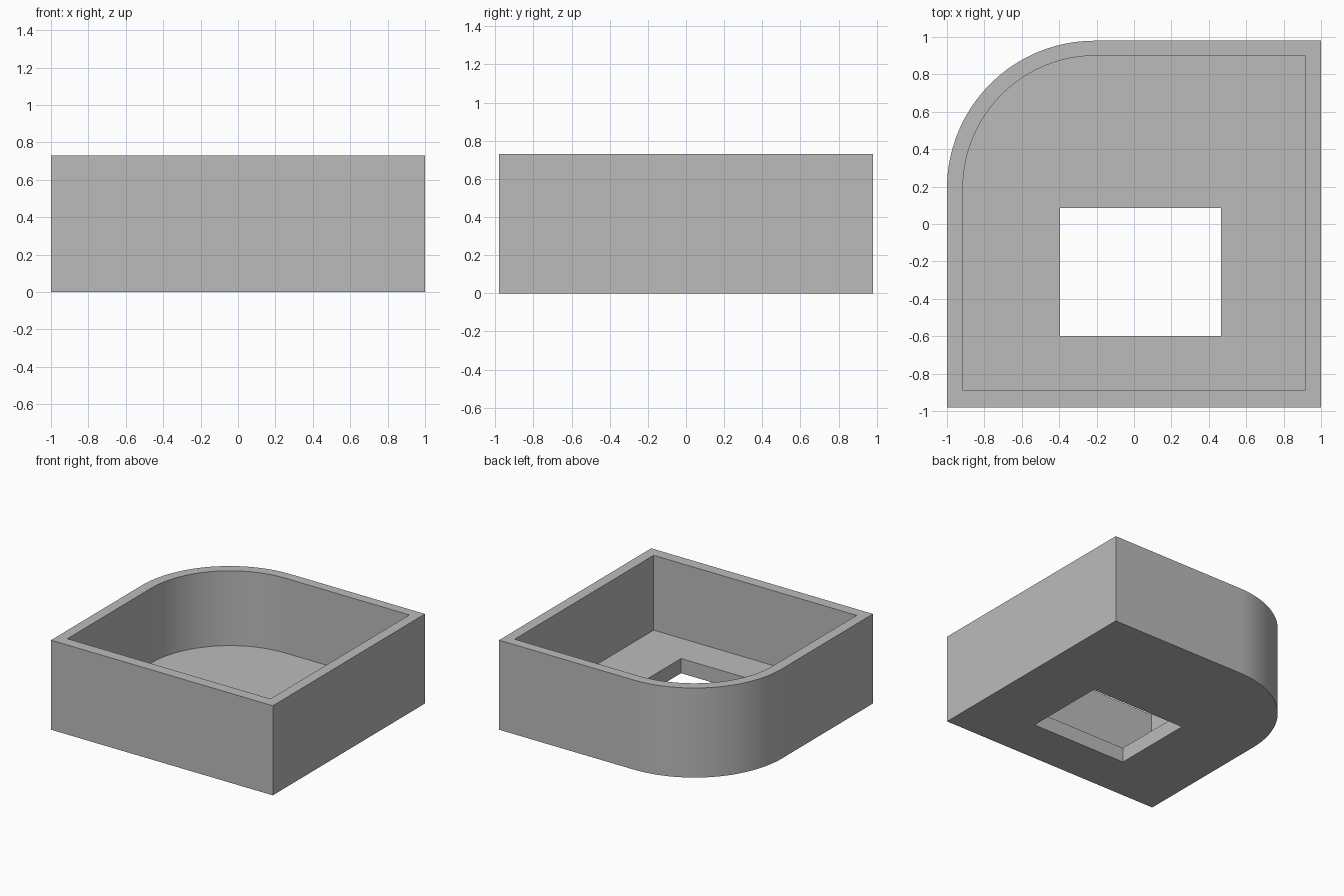
import bpy
import bmesh
import math

HEIGHT = 0.73
FLOOR = 0.12
ARC_STEPS = 32

cube = bpy.data.objects.get("Cube")
if cube:
    bpy.data.objects.remove(cube, do_unlink=True)

grey = bpy.data.materials.new("plain grey")
grey.use_nodes = True
grey.diffuse_color = (0.5, 0.5, 0.5, 1)
grey.node_tree.nodes["Principled BSDF"].inputs["Base Color"].default_value = (0.5, 0.5, 0.5, 1)


def outline(x0, x1, y0, y1, radius=0):
    """Rectangle with an optional rounded back corner on the -x side."""
    pts = [(x0, y0), (x1, y0), (x1, y1)]
    if not radius:
        return pts + [(x0, y1)]
    cx, cy = x0 + radius, y1 - radius
    for i in range(ARC_STEPS + 1):
        a = math.pi / 2 * (1 + i / ARC_STEPS)
        pts.append((cx + radius * math.cos(a), cy + radius * math.sin(a)))
    return pts


def prism(name, pts, z0, z1):
    """Extrude an outline between two heights."""
    bm = bmesh.new()
    base = bm.faces.new([bm.verts.new((x, y, z0)) for x, y in pts])
    top = bmesh.ops.extrude_face_region(bm, geom=[base])["geom"]
    verts = [g for g in top if isinstance(g, bmesh.types.BMVert)]
    bmesh.ops.translate(bm, verts=verts, vec=(0, 0, z1 - z0))
    bmesh.ops.recalc_face_normals(bm, faces=bm.faces[:])
    mesh = bpy.data.meshes.new(name)
    bm.to_mesh(mesh)
    bm.free()
    obj = bpy.data.objects.new(name, mesh)
    bpy.context.collection.objects.link(obj)
    mesh.materials.append(grey)
    return obj


# Open tray with one large rounded corner
tray = prism("tray", outline(-1, 1, -0.98, 0.98, 0.79), 0, HEIGHT)

# Hollow inside and the rectangular opening through the floor
cutters = [
    prism("cavity_cutter", outline(-0.915, 0.915, -0.89, 0.9, 0.71), FLOOR, HEIGHT + 0.2),
    prism("opening_cutter", outline(-0.395, 0.465, -0.6, 0.085), -0.2, FLOOR + 0.2),
]
bpy.context.view_layer.objects.active = tray
for cutter in cutters:
    mod = tray.modifiers.new(cutter.name, "BOOLEAN")
    mod.operation = "DIFFERENCE"
    mod.solver = "EXACT"
    mod.object = cutter
    bpy.ops.object.modifier_apply(modifier=mod.name)
for cutter in cutters:
    bpy.data.objects.remove(cutter, do_unlink=True)

# Smooth the curved walls, keep the edges sharp
bpy.ops.object.select_all(action="DESELECT")
tray.select_set(True)
bpy.ops.object.shade_smooth_by_angle(angle=math.radians(30))
